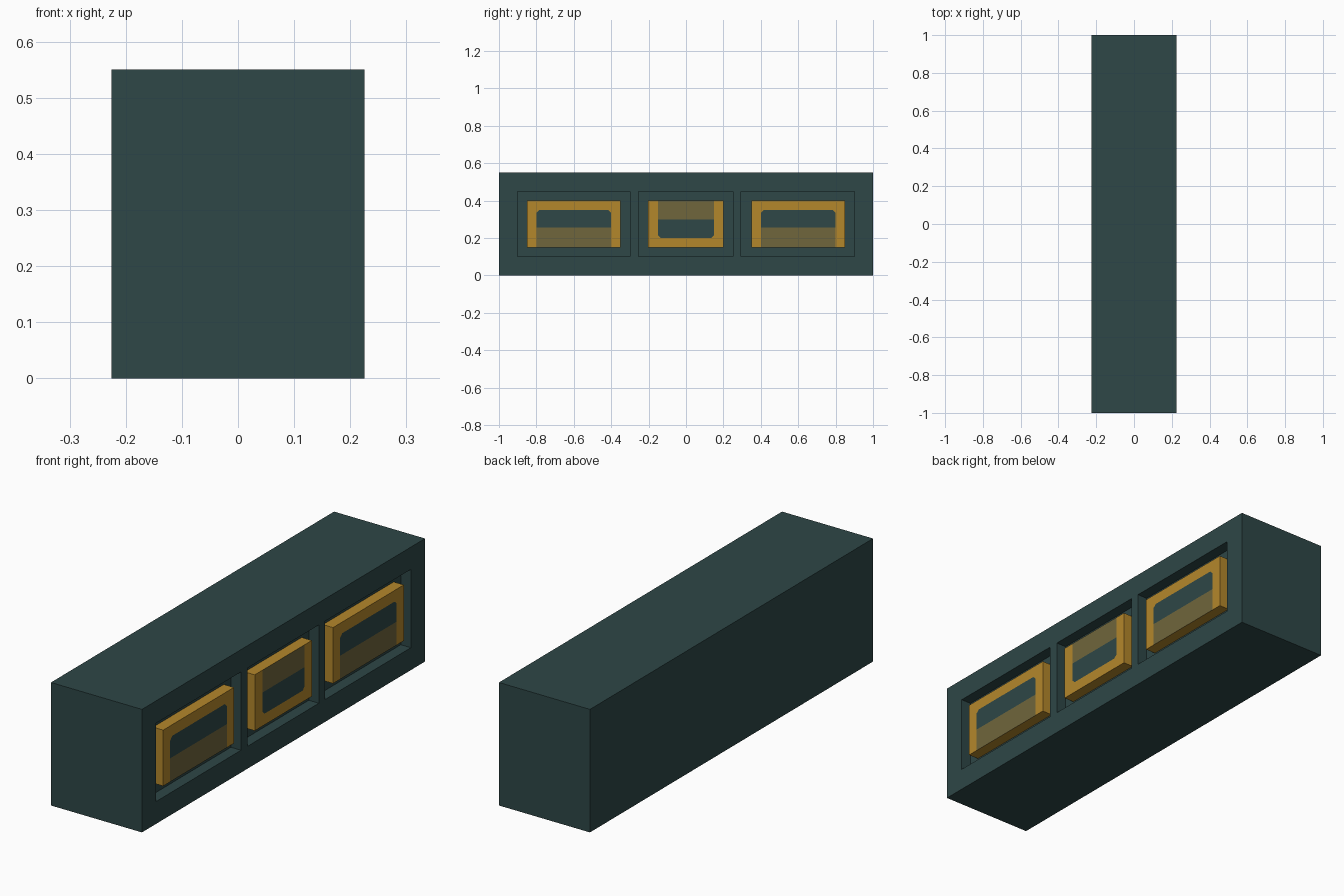
import bpy, bmesh
from mathutils import Vector

if "Cube" in bpy.data.objects:
    bpy.data.objects.remove(bpy.data.objects["Cube"])


def material(name, rgb):
    lin = [c / 255 / 12.92 if c / 255 < 0.04045 else ((c / 255 + 0.055) / 1.055) ** 2.4 for c in rgb]
    m = bpy.data.materials.new(name)
    m.diffuse_color = (*lin, 1)
    m.use_nodes = True
    m.node_tree.nodes["Principled BSDF"].inputs["Base Color"].default_value = m.diffuse_color
    return m


GREEN = material("dark green", (46, 71, 71))
GOLD = material("gold", (180, 135, 43))
OLIVE = material("olive", (112, 102, 60))

HX, HEIGHT, DEPTH = 0.225, 0.55, 0.05
RZ = (0.10, 0.45)       # recess height range
BZ = (0.15, 0.40)       # drawer block height range
# recess y range, block y range, inner panel y range, olive band at the bottom?
BAYS = [((-0.90, -0.30), (-0.85, -0.35), (-0.80, -0.40), True),
        ((-0.255, 0.25), (-0.203, 0.20), (-0.15, 0.15), False),
        ((0.295, 0.90), (0.35, 0.85), (0.40, 0.80), True)]


def finish(bm, name, mats):
    bmesh.ops.recalc_face_normals(bm, faces=bm.faces)
    me = bpy.data.meshes.new(name)
    bm.to_mesh(me)
    bm.free()
    for m in mats:
        me.materials.append(m)
    ob = bpy.data.objects.new(name, me)
    bpy.context.collection.objects.link(ob)
    return ob


def box(x, y, z):
    bm = bmesh.new()
    bmesh.ops.create_cube(bm, size=1)
    for v in bm.verts:
        v.co = [r[0] if c < 0 else r[1] for c, r in zip(v.co, (x, y, z))]
    return bm


def cut(bm, axis, value):
    """Slice the right-hand (+x) face along one axis."""
    no = Vector((0, 0, 0))
    no[axis] = 1
    faces = [f for f in bm.faces if f.normal.x > 0.9]
    edges = {e for f in faces for e in f.edges}
    verts = {v for f in faces for v in f.verts}
    bmesh.ops.bisect_plane(bm, geom=[*faces, *edges, *verts], plane_co=no * value, plane_no=no)
    bm.normal_update()


def inside(f, y, z):
    c = f.calc_center_median()
    return f.normal.x > 0.9 and y[0] < c.y < y[1] and z[0] < c.z < z[1]


# Cabinet body with three shallow recesses
bm = box((-HX, HX), (-1, 1), (0, HEIGHT))
bm.normal_update()
for z in RZ:
    cut(bm, 2, z)
for bay in BAYS:
    for y in bay[0]:
        cut(bm, 1, y)
for bay in BAYS:
    f = next(f for f in bm.faces if inside(f, bay[0], RZ))
    new = bmesh.ops.extrude_face_region(bm, geom=[f])["geom"]
    bmesh.ops.translate(bm, vec=(-DEPTH, 0, 0),
                        verts=[v for v in new if isinstance(v, bmesh.types.BMVert)])
    if f.is_valid:
        bm.faces.remove(f)
finish(bm, "cabinet_body", [GREEN])

# Drawer blocks, flush with the cabinet face, with a painted olive band
for i, (_, by, py, low) in enumerate(BAYS, 1):
    band = (0.15, 0.255) if low else (0.30, 0.40)
    dark = (0.255, 0.35) if low else (0.20, 0.30)
    bm = box((HX - DEPTH, HX), by, BZ)
    bm.normal_update()
    for y in py:
        cut(bm, 1, y)
    for z in sorted({*band, *dark} - set(BZ)):
        cut(bm, 2, z)
    for f in bm.faces:
        if inside(f, py, band):
            f.material_index = 1
        elif inside(f, py, dark):
            f.material_index = 2
    # soften the two outer corners of the dark opening with gold
    edge = dark[1] if low else dark[0]
    for f in [f for f in bm.faces if f.material_index == 2]:
        corners = [v for v in f.verts if abs(v.co.z - edge) < 1e-4]
        for v in corners:
            ends = []
            for e in [e for e in v.link_edges if e in f.edges]:
                _, nv = bmesh.utils.edge_split(e, v, 0.015 / e.calc_length())
                ends.append(nv)
            other, _ = bmesh.utils.face_split(f, *ends)
            tri = f if v in f.verts else other
            tri.material_index = 0
            f = other if tri is f else f
    finish(bm, f"drawer_block_{i}", [GOLD, OLIVE, GREEN])
